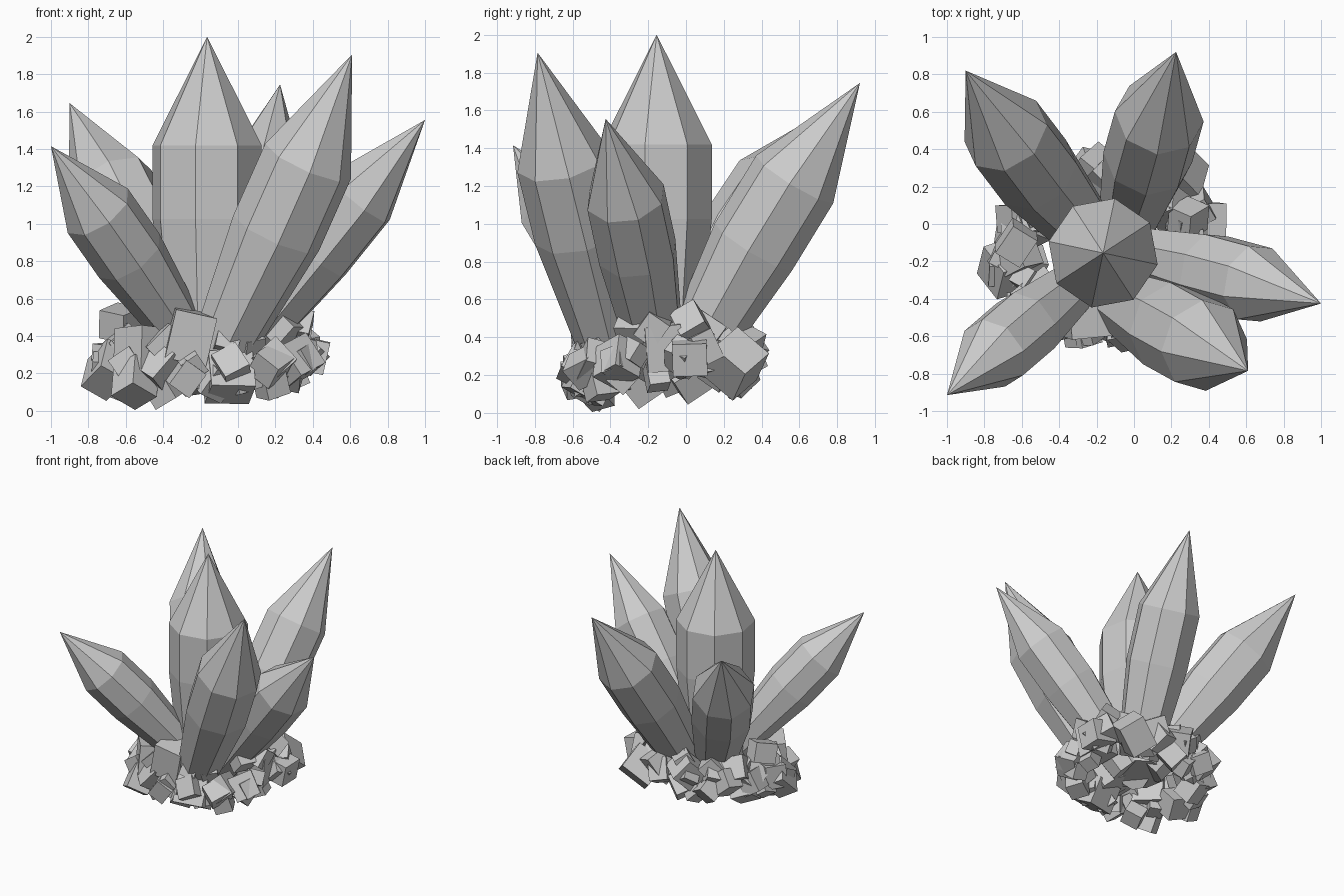
import bpy, bmesh, math, random
from mathutils import Vector, Euler

if "Cube" in bpy.data.objects:
    bpy.data.objects.remove(bpy.data.objects["Cube"])

random.seed(11)
SIDES = 8


def finish(bm, name):
    mesh = bpy.data.meshes.new(name)
    bmesh.ops.recalc_face_normals(bm, faces=bm.faces)
    bm.to_mesh(mesh)
    bm.free()
    obj = bpy.data.objects.new(name, mesh)
    bpy.context.collection.objects.link(obj)
    return obj


def crystal(name, base, shoulder, tip, radius, base_radius, twist):
    """Eight-sided crystal: tapered stem, straight band, pointed tip."""
    base, shoulder, tip = Vector(base), Vector(shoulder), Vector(tip)
    axis = (tip - base).normalized()
    band = shoulder - axis * (tip - shoulder).length * 0.68
    rot = Vector((0, 0, 1)).rotation_difference(axis)
    bm = bmesh.new()
    rings = []
    for centre, r in ((base, base_radius), (band, radius), (shoulder, radius)):
        ring = []
        for i in range(SIDES):
            a = math.radians(twist) + math.tau * i / SIDES
            ring.append(bm.verts.new(centre + rot @ Vector((r * math.cos(a), r * math.sin(a), 0))))
        rings.append(ring)
    apex = bm.verts.new(tip)
    bm.faces.new(rings[0][::-1])
    for i in range(SIDES):
        j = (i + 1) % SIDES
        for lo, hi in zip(rings, rings[1:]):
            bm.faces.new((lo[i], lo[j], hi[j], hi[i]))
        bm.faces.new((rings[2][i], rings[2][j], apex))
    return finish(bm, name)


# Crystals
crystal("centre_crystal", (-.165, -.155, .24), (-.165, -.155, 1.42), (-.165, -.155, 2.0), .298, .22, -12)
crystal("front_right_crystal", (-.14, -.37, .22), (.375, -.65, 1.335), (.61, -.785, 1.905), .25, .15, 5)
crystal("right_crystal", (-.06, -.14, .24), (.645, -.32, 1.14), (1.0, -.425, 1.555), .215, .14, 15)
crystal("back_crystal", (-.03, .01, .26), (.135, .575, 1.235), (.225, .92, 1.745), .24, .16, -5)
crystal("front_left_crystal", (-.19, -.22, .26), (-.75, -.69, 1.07), (-1.0, -.915, 1.415), .2, .11, 12)
crystal("back_left_crystal", (-.20, -.10, .27), (-.685, .485, 1.205), (-.9, .82, 1.645), .24, .15, 5)


# Rocky base: tilted, overlapping blocks in a ring
def block(bm, pos, size, spin=None):
    spin = spin or [random.uniform(-.8, .8) for _ in range(3)]
    rot = Euler(spin).to_matrix()
    verts = bmesh.ops.create_cube(bm, size=size)["verts"]
    stretch = [random.uniform(.85, 1.1) for _ in range(3)]
    for v in verts:
        v.co = rot @ Vector(c * s for c, s in zip(v.co, stretch)) + Vector(pos)
    lift = max(0, .005 - min(v.co.z for v in verts))
    for v in verts:
        v.co.z += lift


bm = bmesh.new()
# larger blocks: x, y, z, size
for x, y, z, s in ((-.50, -.40, .32, .24), (-.05, -.50, .18, .23),
                   (-.70, -.24, .22, .19), (-.63, -.10, .47, .18), (-.55, -.50, .13, .18),
                   (.38, .02, .30, .19), (.29, .03, .47, .16), (.18, -.46, .26, .18),
                   (.22, .26, .26, .23), (-.20, .27, .34, .20), (-.42, .16, .32, .23),
                   (-.58, .0, .28, .20), (.05, .28, .34, .20), (.31, -.36, .27, .18)):
    block(bm, (x, y, z), s)
block(bm, (-.26, -.48, .40), .25, (.1, .22, .1))
block(bm, (.26, -.13, .35), .22, (.1, .1, .15))
block(bm, (-.28, -.58, .18), .15, (.2, .6, .3))
# small filler blocks, sitting lower toward the front left
for row, (rad, z, count) in enumerate(((.88, .19, 17), (1.0, .27, 17), (.84, .38, 15))):
    for i in range(count):
        a = math.tau * (i + .4 * row + random.uniform(-.3, .3)) / count
        k = rad * random.uniform(.92, 1.06)
        x = -.155 + .54 * k * math.cos(a)
        y = -.14 + .46 * k * math.sin(a)
        block(bm, (x, y, z + .08 * (x + y + .3) + random.uniform(-.04, .05)),
              random.uniform(.11, .18))
finish(bm, "rock_base")
